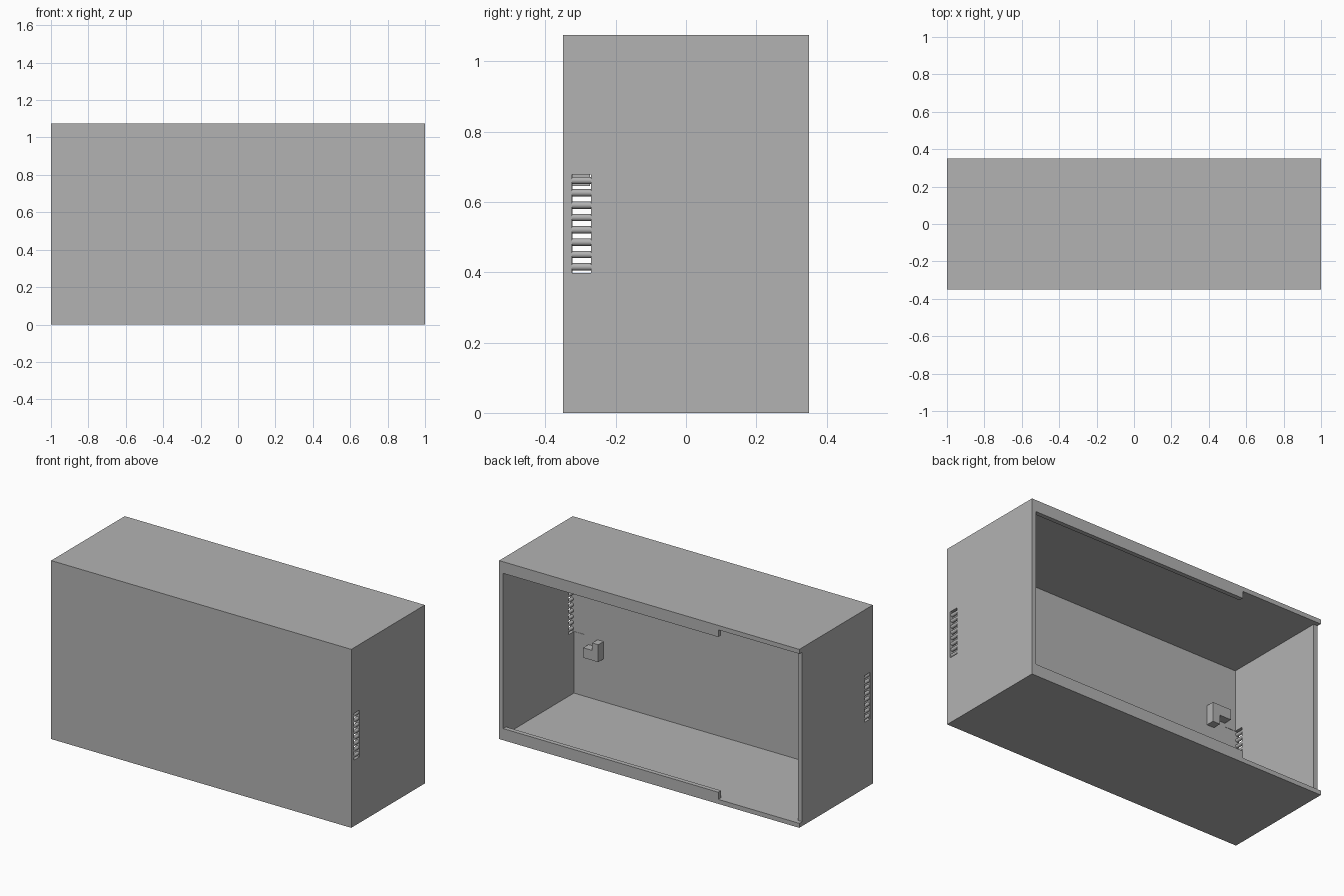
import bpy, math

if "Cube" in bpy.data.objects:
    bpy.data.objects.remove(bpy.data.objects["Cube"])

W, D, H, T = 2.0, 0.70, 1.075, 0.027      # outer size and wall thickness
X, Y = W / 2, D / 2

grey = bpy.data.materials.new("light grey")
grey.diffuse_color = (0.45, 0.45, 0.45, 1)
grey.use_nodes = True
grey.node_tree.nodes["Principled BSDF"].inputs["Base Color"].default_value = grey.diffuse_color


def prism(name, points, axis, a, b):
    """Extrude a 2D outline along axis 'x' or 'y' from a to b."""
    put = (lambda p, t: (t, p[0], p[1])) if axis == "x" else (lambda p, t: (p[0], t, p[1]))
    n = len(points)
    verts = [put(p, t) for t in (a, b) for p in points]
    faces = [tuple(range(n)), tuple(range(2 * n - 1, n - 1, -1))]
    faces += [(i, i + n, (i + 1) % n + n, (i + 1) % n) for i in range(n)]
    mesh = bpy.data.meshes.new(name)
    mesh.from_pydata(verts, [], faces)
    # consistent outward normals
    import bmesh
    bm = bmesh.new()
    bm.from_mesh(mesh)
    bmesh.ops.recalc_face_normals(bm, faces=bm.faces)
    bm.to_mesh(mesh)
    bm.free()
    mesh.materials.append(grey)
    ob = bpy.data.objects.new(name, mesh)
    bpy.context.collection.objects.link(ob)
    return ob


def box(name, x0, x1, y0, y1, z0, z1):
    return prism(name, [(x0, z0), (x1, z0), (x1, z1), (x0, z1)], "y", y0, y1)


def cut(target, cutter):
    m = target.modifiers.new("cut", "BOOLEAN")
    m.operation, m.solver, m.object = "DIFFERENCE", "EXACT", cutter
    cutter.hide_render = True
    cutter.hide_set(True)


# Case: hollow shell open at the back
case = box("case", -X, X, -Y, Y, 0, H)
cut(case, box("cavity_cutter", -X + T, X - T, -Y + T, Y + 0.1, T, H - T))
# Slot in the left wall where a rear panel would slide in
cut(case, box("panel_slot_cutter", -X - 0.1, -X + 0.1, Y - T, Y + 0.1, T, H - T))

# Retaining lips along the rear opening, stopping short of the slot
LIP = 0.043
box("lower_lip", -0.46, X - T, Y - T, Y, T, T + LIP)
box("upper_lip", -0.46, X - T, Y - T, Y, H - T - LIP, H - T)

# Side vents: a tall opening filled with round bars
V0, V1, Z0, Z1, BARS = -0.325, -0.27, 0.398, 0.679, 8
pitch = (Z1 - Z0) / BARS
for side, s in (("left", -1), ("right", 1)):
    cut(case, box(side + "_vent_cutter", s * X - 0.1, s * X + 0.1, V0, V1, Z0, Z1))
    for i in range(BARS):
        cx, cz, r = s * (X - T / 2), Z0 + (i + 0.5) * pitch, 0.0105
        ring = [(cx + r * math.cos(a * math.pi / 8), cz + r * math.sin(a * math.pi / 8))
                for a in range(16)]
        bar = prism(f"{side}_vent_bar_{i + 1}", ring, "y", V0, V1)
        bpy.ops.object.select_all(action="DESELECT")
        bar.select_set(True)
        bpy.context.view_layer.objects.active = bar
        bpy.ops.object.shade_smooth_by_angle()


# Stepped brackets on the inside of the front wall
def bracket(name, inner, step, outer, tall_end, step_z, base):
    outline = [(inner, base), (outer, base), (outer, step_z),
               (step, step_z), (step, tall_end), (inner, tall_end)]
    prism(name, outline, "y", -Y + T, -Y + T + 0.05)


bracket("right_bracket", 0.776, 0.816, 0.876, 0.39, 0.345, 0.285)
bracket("left_bracket", -0.776, -0.825, -0.90, 0.645, 0.70, 0.762)
